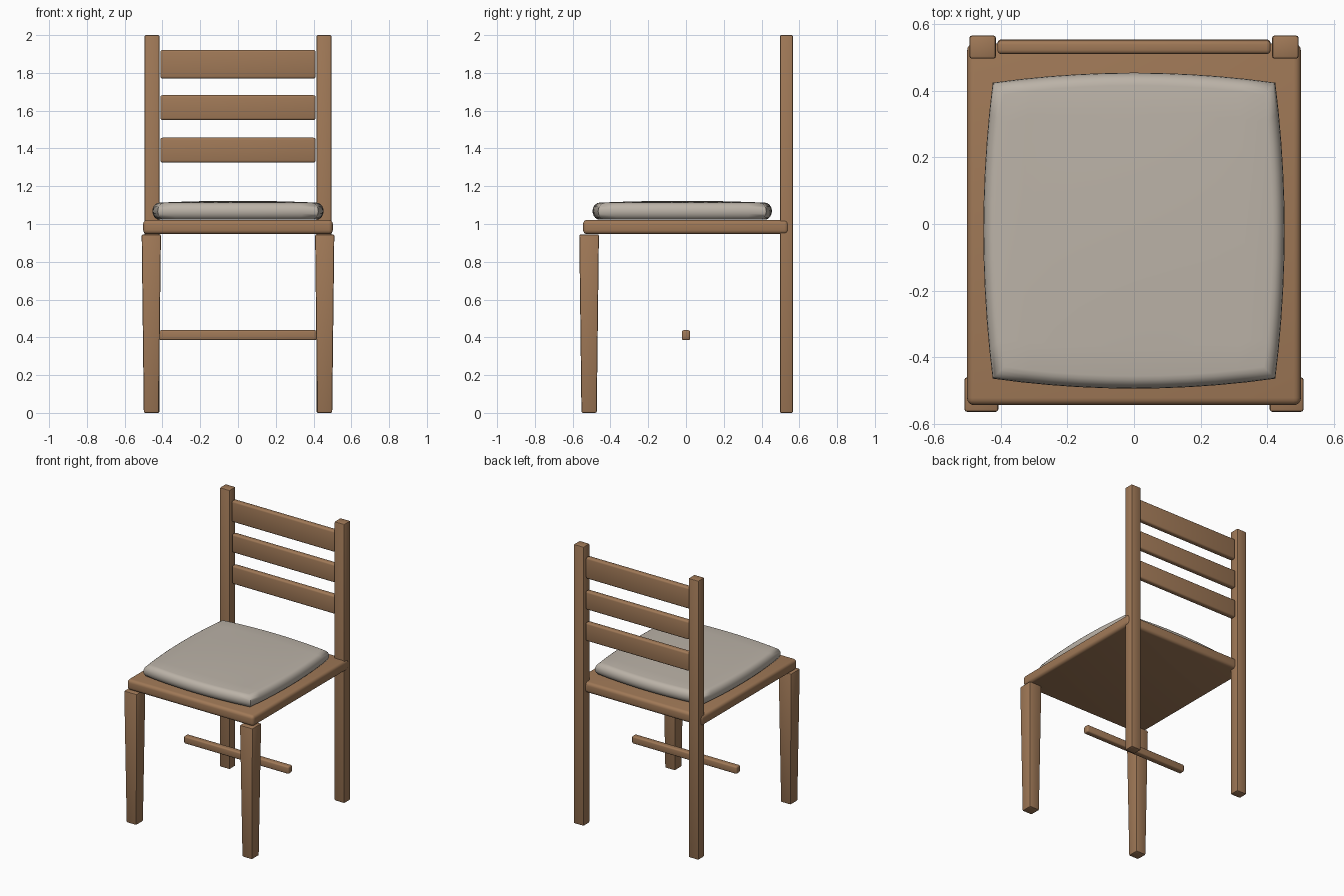
import bpy, bmesh, math

if "Cube" in bpy.data.objects:
    bpy.data.objects.remove(bpy.data.objects["Cube"])

def material(name, rgb):
    m = bpy.data.materials.new(name)
    m.diffuse_color = (*rgb, 1)
    m.use_nodes = True
    m.node_tree.nodes["Principled BSDF"].inputs["Base Color"].default_value = m.diffuse_color
    return m

WOOD = material("wood", (0.35, 0.19, 0.095))
FABRIC = material("fabric", (0.50, 0.45, 0.39))

def finish(name, bm, mat, bevel=0, segments=2, angle=40):
    bmesh.ops.recalc_face_normals(bm, faces=bm.faces[:])
    me = bpy.data.meshes.new(name)
    bm.to_mesh(me)
    bm.free()
    me.materials.append(mat)
    ob = bpy.data.objects.new(name, me)
    bpy.context.collection.objects.link(ob)
    bpy.ops.object.select_all(action='DESELECT')
    bpy.context.view_layer.objects.active = ob
    ob.select_set(True)
    if bevel:
        mod = ob.modifiers.new("bevel", 'BEVEL')
        mod.width, mod.segments, mod.limit_method = bevel, segments, 'ANGLE'
        bpy.ops.object.modifier_apply(modifier=mod.name)
    bpy.ops.object.shade_smooth_by_angle(angle=math.radians(angle))
    return ob

def box(name, x, y, z, bevel=0.008, segments=2, foot=(1, 1)):
    """Box from (min, max) ranges; foot scales the lower end for a taper."""
    bm = bmesh.new()
    bmesh.ops.create_cube(bm, size=2)
    for v in bm.verts:
        k = foot if v.co.z < 0 else (1, 1)
        v.co = [(lo + hi) / 2 + c * s * (hi - lo) / 2
                for (lo, hi), c, s in zip((x, y, z), v.co, (*k, 1))]
    return finish(name, bm, WOOD, bevel, segments)

# Legs: tapered in front, full-height posts behind
for side, s in (("left", -1), ("right", 1)):
    box("front_leg_" + side, sorted((s * 0.408, s * 0.51)), (-0.565, -0.461),
        (0, 0.945), foot=(0.78, 0.78))
    box("back_post_" + side, sorted((s * 0.415, s * 0.495)), (0.497, 0.567), (0, 2))

# Seat board
box("seat", (-0.502, 0.502), (-0.545, 0.543), (0.946, 1.022), 0.022, 4)

# Backrest slats
for i, (z0, z1, y0) in enumerate(((1.77, 1.922, 0.511), (1.55, 1.682, 0.514), (1.325, 1.457, 0.514))):
    box(f"back_slat_{i + 1}", (-0.411, 0.411), (y0, y0 + 0.041), (z0, z1), 0.012, 3)

# Stretcher bar under the seat
box("stretcher", (-0.416, 0.416), (-0.022, 0.022), (0.385, 0.438), 0.01, 3)

# Cushion: bowed outline, rounded rim, slight crown
bm = bmesh.new()
bmesh.ops.create_cube(bm, size=2)
bmesh.ops.subdivide_edges(bm, edges=bm.edges[:], cuts=9, use_grid_fill=True)
for p in bm.verts:
    u, v, w = p.co
    rim = 1 - 0.08 * (1 - math.cos(w * math.pi / 2))
    p.co.x = u * rim * (0.425 + 0.028 * (1 - v * v))
    p.co.y = -0.02 + v * rim * (0.445 + 0.03 * (1 - u * u))
    crown = 0.01 * (1 - u * u) * (1 - v * v) if w > 0.99 else 0
    p.co.z = 1.068 + 0.045 * math.sin(w * math.pi / 2) + crown
finish("cushion", bm, FABRIC, angle=60)
